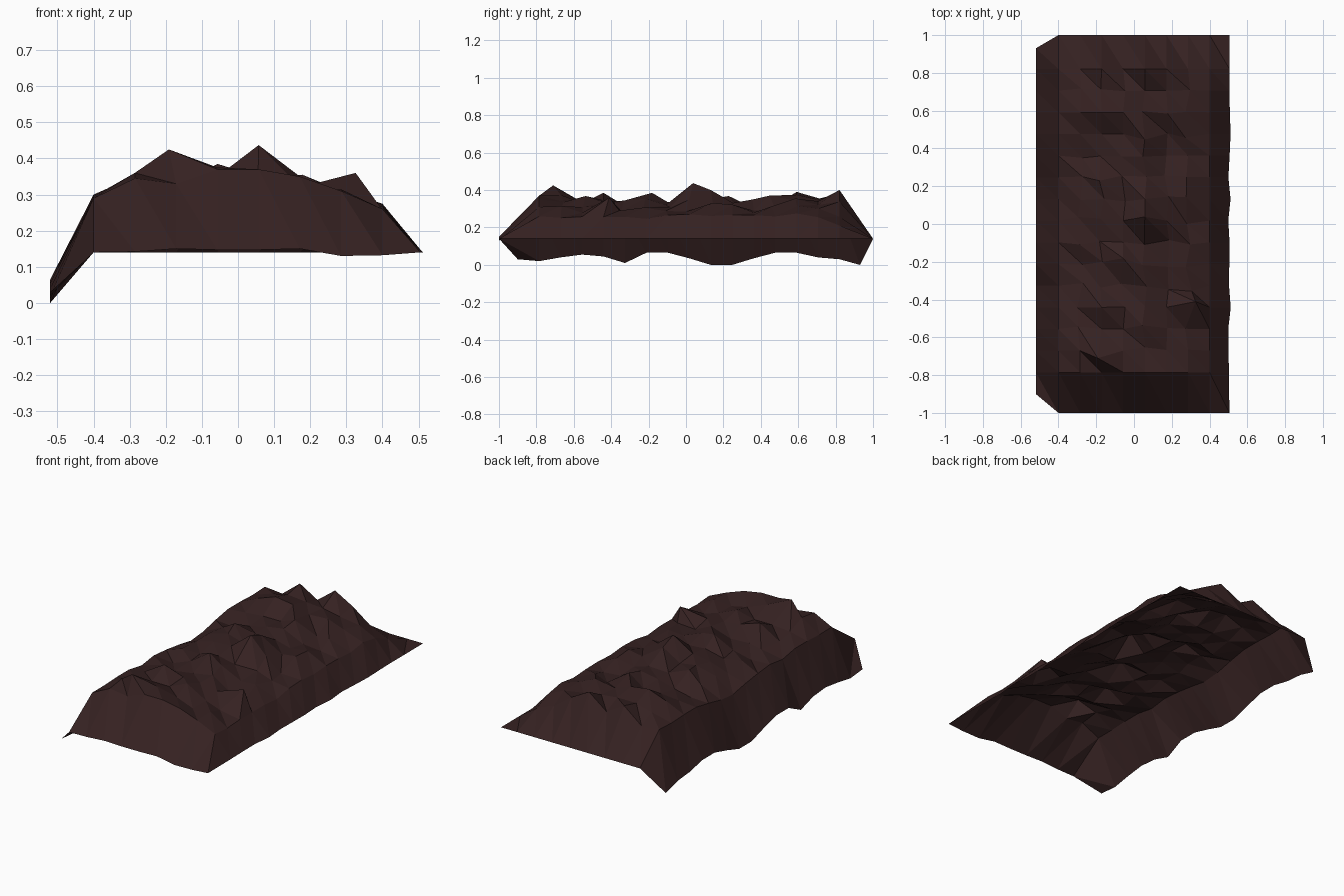
import bpy, bmesh, random

random.seed(11)

# Grid lines of the rock sheet
XS = [-0.52] + [-0.4 + 0.1143 * i for i in range(8)] + [0.505]
YS = [-1.0] + [-0.785 + 0.1147 * i for i in range(15)] + [1.0]

# Cross profile (along x) and ridge line (along y)
PROFILE = [0.0, 0.275, 0.325, 0.35, 0.35, 0.35, 0.335, 0.31, 0.265, 0.14]
RIDGE = [0.15, 0.36, 0.36, 0.365, 0.36, 0.34, 0.35, 0.355, 0.37, 0.37,
         0.365, 0.35, 0.35, 0.365, 0.355, 0.36, 0.14]
# Ragged lower lip and upper edge of the left skirt
LIP = [0.03, 0.02, 0.04, 0.055, 0.045, 0.01, 0.065, 0.065, 0.035, 0.0,
       0.0, 0.035, 0.065, 0.065, 0.04, 0.03, 0.0]
SHOULDER = [0.14, 0.29, 0.29, 0.295, 0.295, 0.275, 0.29, 0.28, 0.265, 0.245,
            0.255, 0.28, 0.3, 0.3, 0.295, 0.3, 0.14]
# Front lip and the first and last rows of the top
FRONT = [0.03, 0.14, 0.142, 0.15, 0.147, 0.147, 0.15, 0.13, 0.132, 0.14]
FIRST = [0, 0.29, 0.345, 0.33, 0.37, 0.37, 0.35, 0.31, 0.26, 0]
LAST = [0, 0.3, 0.29, 0.38, 0.314, 0.4, 0.338, 0.257, 0.21, 0]

# Distinct crags and hollows: column, row, height, shift in x, shift in y
CRAGS = [
    (3, 2, 0.425, -0.02, -0.04), (2, 2, 0.36, 0, 0), (4, 2, 0.375, 0, 0),
    (3, 4, 0.385, 0, 0), (3, 3, 0.33, 0, 0), (4, 3, 0.33, 0, 0),
    (5, 8, 0.437, 0, 0.02), (5, 9, 0.40, 0, 0), (6, 8, 0.35, 0, 0),
    (4, 8, 0.35, 0, 0), (4, 7, 0.335, 0, 0),
    (7, 4, 0.36, 0.04, 0.03), (7, 5, 0.29, 0.02, -0.03), (6, 4, 0.32, 0, 0),
    (2, 13, 0.35, 0, 0), (3, 13, 0.39, 0, 0), (4, 13, 0.375, 0, 0),
    (3, 12, 0.32, 0, 0), (4, 12, 0.32, 0, 0), (2, 12, 0.31, 0, 0),
    (5, 12, 0.37, 0, -0.03), (6, 11, 0.29, 0, 0), (7, 11, 0.28, 0, 0),
    (5, 14, 0.34, 0, 0), (6, 14, 0.32, 0, 0), (4, 6, 0.385, 0, 0.03),
]
crag = {(i, j): rest for i, j, *rest in CRAGS}


def point(i, j):
    """Position of the sheet at column i, row j."""
    x, y = XS[i], YS[j]
    last = len(YS) - 1
    if i == 0:                                   # left skirt lip
        return x, max(-0.9, min(0.93, y)), LIP[j]
    if j == 0:                                   # front lip
        return x, y, FRONT[i]
    if j == last:                                # back lip
        return x, y, 0.14
    if i == len(XS) - 1:                         # right lip
        return x + random.uniform(-0.01, 0.007), y, 0.14
    if i == 1:                                   # left shoulder
        return x, y, SHOULDER[j]
    if j == 1:                                   # top of the front slope
        return x, y, FIRST[i]
    if j == last - 1:                            # top of the back slope
        return x, y, LAST[i]
    if (i, j) in crag:
        z, dx, dy = crag[i, j]
        return x + dx, y + dy, z
    z = PROFILE[i] * RIDGE[j] / 0.365
    if i == 8:                                   # right shoulder
        return x, y, z + random.uniform(-0.012, 0.012)
    return (x + random.uniform(-0.015, 0.015), y + random.uniform(-0.02, 0.02),
            z + random.uniform(-0.035, 0.02))


# Rock sheet: one open, flat-faceted surface
bm = bmesh.new()
grid = [[bm.verts.new(point(i, j)) for i in range(len(XS))] for j in range(len(YS))]
for j in range(len(YS) - 1):
    for i in range(len(XS) - 1):
        a, b = grid[j][i], grid[j][i + 1]
        c, d = grid[j + 1][i + 1], grid[j + 1][i]
        bm.faces.new((a, b, d))
        bm.faces.new((b, c, d))
mesh = bpy.data.meshes.new("rock_sheet")
bm.to_mesh(mesh)
bm.free()

rock = bpy.data.materials.new("dark brown rock")
rock.diffuse_color = (0.036, 0.0155, 0.0155, 1)
mesh.materials.append(rock)
obj = bpy.data.objects.new("rock_sheet", mesh)
bpy.context.collection.objects.link(obj)
